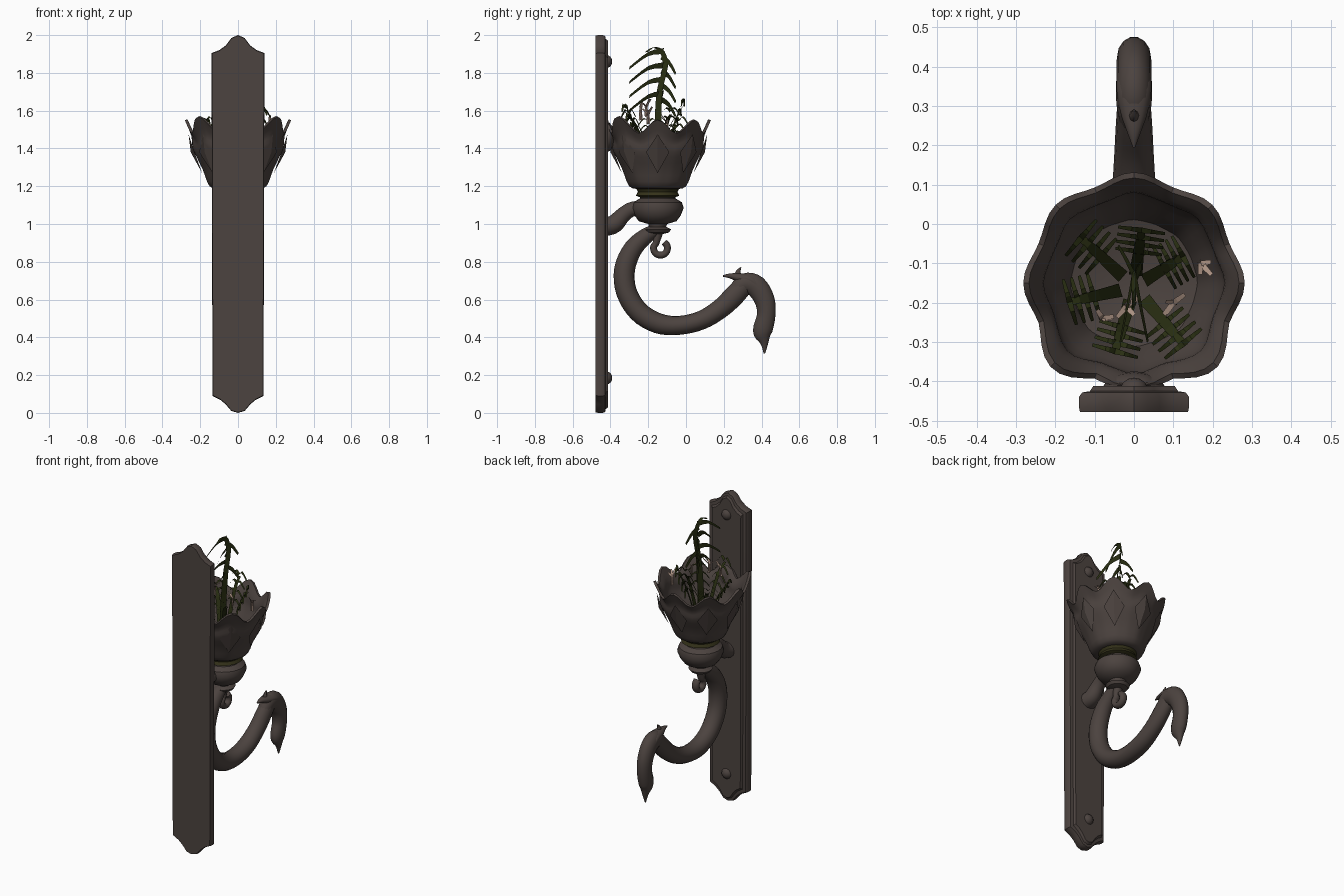
import bpy, bmesh, math, random
from mathutils import Vector

random.seed(4)
old = bpy.data.objects.get("Cube")
if old:
    bpy.data.objects.remove(old)


def material(name, rgb):
    m = bpy.data.materials.new(name)
    m.use_nodes = True
    m.diffuse_color = (*rgb, 1)
    bsdf = m.node_tree.nodes["Principled BSDF"]
    bsdf.inputs["Base Color"].default_value = (*rgb, 1)
    bsdf.inputs["Roughness"].default_value = 0.8
    return m


IRON = material("dark brown iron", (0.072, 0.056, 0.050))
BAND = material("olive band", (0.035, 0.032, 0.010))
LEAF = material("dark green leaf", (0.022, 0.028, 0.006))
PETAL = material("pale pink petal", (0.40, 0.28, 0.22))
AXIS = Vector((0, -0.15, 0))


def finish(bm, name, mat, smooth=40):
    bmesh.ops.recalc_face_normals(bm, faces=bm.faces)
    me = bpy.data.meshes.new(name)
    bm.to_mesh(me)
    bm.free()
    ob = bpy.data.objects.new(name, me)
    bpy.context.collection.objects.link(ob)
    me.materials.append(mat)
    if smooth:
        bpy.ops.object.select_all(action='DESELECT')
        ob.select_set(True)
        bpy.context.view_layer.objects.active = ob
        bpy.ops.object.shade_smooth_by_angle(angle=math.radians(smooth))
    return ob


def skin(rings, name, mat, caps=True, smooth=40):
    """Join equal closed rings of points into one surface."""
    bm = bmesh.new()
    vs = [[bm.verts.new(p) for p in ring] for ring in rings]
    n = len(vs[0])
    for a, b in zip(vs, vs[1:]):
        for i in range(n):
            j = (i + 1) % n
            bm.faces.new((a[i], a[j], b[j], b[i]))
    if caps:
        bm.faces.new(vs[0])
        bm.faces.new(vs[-1])
    return finish(bm, name, mat, smooth)


def lathe(profile, name, mat, n=24):
    rings = []
    for r, z in profile:
        rings.append([AXIS + Vector((r * math.cos(math.tau * i / n),
                                     r * math.sin(math.tau * i / n), z)) for i in range(n)])
    return skin(rings, name, mat)


def smooth_path(pts, steps=4):
    """Catmull-Rom interpolation of tuples of any length."""
    pts = [Vector(p) for p in pts]
    out = []
    for i in range(len(pts) - 1):
        p0, p1 = pts[max(i - 1, 0)], pts[i]
        p2, p3 = pts[i + 1], pts[min(i + 2, len(pts) - 1)]
        for s in range(steps):
            t = s / steps
            out.append(0.5 * (2 * p1 + (p2 - p0) * t + (2 * p0 - 5 * p1 + 4 * p2 - p3) * t * t
                              + (3 * p1 - p0 - 3 * p2 + p3) * t ** 3))
    return out + [pts[-1]]


def tube(points, name, mat, n=14):
    """Points hold y, z, half width across x, half depth in the bending plane."""
    pts = smooth_path([Vector(p) for p in points])
    rings = []
    for i, p in enumerate(pts):
        d = pts[min(i + 1, len(pts) - 1)] - pts[max(i - 1, 0)]
        ny, nz = Vector((-d[1], d[0])).normalized()
        ring = []
        for k in range(n):
            a = math.tau * k / n
            off = p[3] * math.sin(a)
            ring.append((p[2] * math.cos(a), p[0] + ny * off, p[1] + nz * off))
        rings.append(ring)
    return skin(rings, name, mat, smooth=50)


# Wall plate with shaped ends and a chamfered raised face
half = [(0, 2.0), (0.035, 1.985), (0.065, 1.945), (0.10, 1.92), (0.14, 1.905),
        (0.135, 0.09), (0.095, 0.07), (0.065, 0.045), (0.035, 0.01), (0, 0)]
outline = half + [(-x, z) for x, z in reversed(half[1:-1])]
rings = []
for y, sx, sz in ((-0.478, 0.98, 0.997), (-0.465, 1, 1), (-0.440, 1, 1),
                  (-0.428, 0.94, 0.995), (-0.425, 0.80, 0.98), (-0.412, 0.74, 0.97)):
    rings.append([(x * sx, y, 1 + (z - 1) * sz) for x, z in outline])
skin(rings, "wall_plate", IRON, smooth=35)

# Bosses on the plate
for name, z, r in (("top_boss", 1.86, 0.035), ("middle_boss", 1.46, 0.08), ("bottom_boss", 0.185, 0.035)):
    bm = bmesh.new()
    bmesh.ops.create_uvsphere(bm, u_segments=14, v_segments=8, radius=r)
    for v in bm.verts:
        v.co = Vector((v.co.x, v.co.y * (0.9 if r < 0.05 else 0.6) - 0.422, v.co.z + z))
    finish(bm, name, IRON)

# Bracket from the plate to the bulb
tube([(-0.43, 0.985, 0.06, 0.05), (-0.38, 1.00, 0.05, 0.05), (-0.33, 1.05, 0.04, 0.042),
      (-0.28, 1.08, 0.04, 0.04), (-0.2, 1.085, 0.04, 0.04)], "bracket", IRON)

# Turned bulb, collar and band under the cup
lathe([(0.02, 0.945), (0.06, 0.955), (0.072, 0.972), (0.045, 0.985), (0.05, 1.0), (0.10, 1.015),
       (0.122, 1.045), (0.138, 1.085), (0.128, 1.115), (0.095, 1.135), (0.09, 1.15)], "bulb", IRON)
lathe([(0.09, 1.14), (0.115, 1.15), (0.105, 1.17), (0.12, 1.2), (0.09, 1.215)], "neck_band", BAND)

# Flower cup: eight fluted petals, hollow inside
profile = smooth_path([(0.10, 1.185, 0), (0.15, 1.20, 0.1), (0.185, 1.29, 0.35), (0.232, 1.39, 0.65),
                       (0.24, 1.45, 0.8), (0.272, 1.515, 1)], 3)
inner = [(r - 0.014, z + 0.004, w) for r, z, w in reversed(profile) if z > 1.24]
rings = []
N = 64
for r, z, w in [tuple(p) for p in profile] + inner + [(0.08, 1.235, 0), (0.01, 1.23, 0)]:
    ring = []
    for i in range(N):
        a = math.tau * i / N
        lobe = math.cos(8 * a)
        corner = max(0, -math.sin(a)) * max(0, -math.cos(4 * a))
        rr = r * (1 + w * (0.035 * lobe + 0.10 * corner) + 0.025 * w * (1 - w) * math.sin(16 * a + 1))
        zz = z + w ** 3 * (0.035 * lobe + 0.025 * corner)
        ring.append((rr * math.cos(a), max(AXIS.y + rr * math.sin(a), -0.41), zz))
    rings.append(ring)
skin(rings, "flower_cup", IRON, smooth=35)

# Raised pointed sepals on the cup, one per petal
bm = bmesh.new()
for k in range(8):
    a = math.tau * k / 8
    for side in (-1, 1):
        quad = []
        for da, r, z in ((0, 0.19, 1.27), (0.26, 0.238, 1.38), (0, 0.262, 1.475), (0, 0.25, 1.38)):
            t = a + side * da
            quad.append(bm.verts.new(AXIS + Vector((r * math.cos(t), r * math.sin(t), z))))
        bm.faces.new(quad)
finish(bm, "sepals", IRON)

# Scrolled arm hanging beneath
tube([(-0.13, 0.975, 0.03, 0.025), (-0.20, 0.945, 0.04, 0.04), (-0.28, 0.87, 0.05, 0.05),
      (-0.325, 0.76, 0.055, 0.055), (-0.315, 0.64, 0.056, 0.055), (-0.25, 0.535, 0.056, 0.055),
      (-0.15, 0.475, 0.056, 0.054), (-0.04, 0.463, 0.056, 0.05), (0.08, 0.49, 0.055, 0.05),
      (0.18, 0.55, 0.05, 0.052), (0.255, 0.62, 0.046, 0.055), (0.31, 0.68, 0.042, 0.05)],
     "scroll_arm", IRON, 16)

# Drooping leaf end, with its pointed back tip and spur
tube([(0.26, 0.64, 0.038, 0.04), (0.31, 0.685, 0.045, 0.055), (0.37, 0.67, 0.045, 0.06),
      (0.415, 0.60, 0.044, 0.055), (0.425, 0.52, 0.042, 0.05), (0.405, 0.43, 0.038, 0.052),
      (0.415, 0.37, 0.018, 0.022), (0.415, 0.315, 0.003, 0.004)], "leaf_end", IRON)
tube([(0.195, 0.725, 0.003, 0.004), (0.235, 0.725, 0.018, 0.014), (0.285, 0.715, 0.035, 0.025),
      (0.35, 0.70, 0.045, 0.03), (0.40, 0.64, 0.04, 0.03)], "leaf_back_tip", IRON)
tube([(0.29, 0.77, 0.003, 0.003), (0.275, 0.74, 0.012, 0.015), (0.285, 0.70, 0.02, 0.025)],
     "leaf_spur", IRON, 8)

# Small curl under the bulb
curl = [(-0.135 + 0.037 * math.cos(a), 0.872 + 0.037 * math.sin(a), 0.024, 0.019)
        for a in [math.radians(130 + 36 * k) for k in range(9)]]
tube([(-0.15, 0.95, 0.028, 0.028)] + curl, "curl", IRON, 10)


def ribbon(bm, pts, width, side):
    """Flat tapering strip through the points, spread along the side vector."""
    pts = smooth_path(pts, 3)
    side = Vector(side).normalized()
    rows = []
    for i, p in enumerate(pts):
        w = width * (1 - 0.6 * i / len(pts)) / 2
        rows.append((bm.verts.new(p - side * w), bm.verts.new(p + side * w)))
    for a, b in zip(rows, rows[1:]):
        bm.faces.new((a[0], a[1], b[1], b[0]))


# Tall fern frond: stem and drooping leaflets
bm = bmesh.new()
stem = [(0, -0.16, 1.25), (0, -0.15, 1.5), (0.01, -0.14, 1.7), (0.01, -0.11, 1.83),
        (0.0, -0.125, 1.91), (0, -0.17, 1.935), (0, -0.21, 1.91)]
ribbon(bm, stem, 0.045, (0.5, 1, 0.2))
for k in range(4):
    z = 1.915 - 0.075 * k
    s = 1 if k % 2 else -1
    ribbon(bm, [(0, -0.12, z), (s * 0.015, -0.2, z - 0.015), (s * 0.035, -0.30, z - 0.09)],
           0.034, (0.3, 0.2, 1))
    ribbon(bm, [(0, -0.13, z - 0.03), (-s * 0.02, -0.09, z - 0.06), (-s * 0.04, -0.055, z - 0.12)],
           0.03, (0.3, 0.4, 1))
finish(bm, "tall_fern", LEAF, 0)

# Short fronds with comb leaflets around the cup
bm = bmesh.new()
for x, y, z in ((0.13, -0.08, 1.58), (-0.14, -0.03, 1.53), (0.13, -0.31, 1.57),
                (-0.17, -0.2, 1.52), (0.02, -0.01, 1.63), (-0.05, -0.33, 1.6)):
    base, tip = Vector((x * 0.2, -0.16 + (y + 0.16) * 0.2, 1.28)), Vector((x, y, z))
    across = Vector((-(y + 0.15), x, 0)).normalized()
    ribbon(bm, [base, base.lerp(tip, 0.6) + Vector((0, 0, 0.06)), tip], 0.035, across)
    for k in range(4):
        p = base.lerp(tip, 0.5 + 0.15 * k) + Vector((0, 0, 0.03))
        for s in (-1, 1):
            ribbon(bm, [p, p + across * 0.025 * s + Vector((0, 0, 0.02)),
                        p + across * 0.06 * s + Vector((0, 0, -0.02))], 0.018, (x, y + 0.15, 0.1))
finish(bm, "short_ferns", LEAF, 0)

# Small pale blossoms
bm = bmesh.new()
for x, y, z in ((0.10, -0.20, 1.58), (-0.02, -0.21, 1.62), (0.17, -0.10, 1.53), (-0.08, -0.24, 1.6)):
    c = Vector((x, y, z))
    for k in range(4):
        d = Vector((random.uniform(-1, 1), random.uniform(-1, 1), random.uniform(0.4, 1.4))) * 0.035
        ribbon(bm, [c - Vector((0, 0, 0.05)), c, c + d], 0.022, (d.y, -d.x, 0.01))
finish(bm, "blossoms", PETAL, 0)
